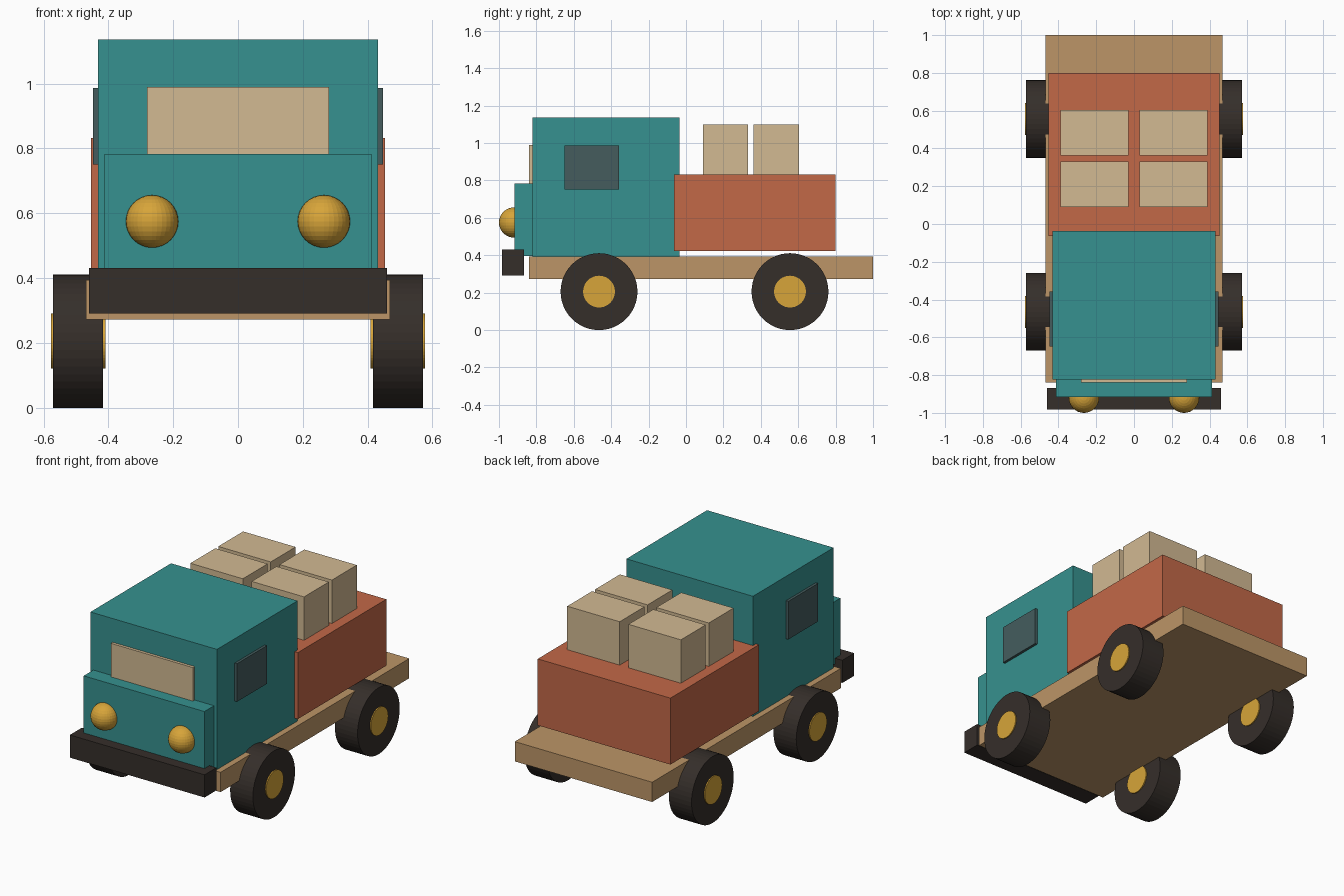
import bpy
import math

if "Cube" in bpy.data.objects:
    bpy.data.objects.remove(bpy.data.objects["Cube"])


def material(name, rgb):
    m = bpy.data.materials.new(name)
    m.diffuse_color = [(c / 255) ** 2.2 for c in rgb] + [1]
    m.use_nodes = True
    m.node_tree.nodes["Principled BSDF"].inputs["Base Color"].default_value = m.diffuse_color
    return m


TEAL = material("teal", (57, 144, 142))
RED = material("brick_red", (193, 104, 73))
WOOD = material("wood", (187, 148, 103))
CARD = material("cardboard", (209, 184, 145))
BLACK = material("rubber", (56, 50, 46))
GOLD = material("gold", (214, 163, 60))
GLASS = material("dark_glass", (70, 93, 94))


def finish(name, mat):
    ob = bpy.context.object
    ob.name = name
    ob.data.materials.append(mat)
    return ob


def box(name, x, y, z, mat):
    """Box from (min, max) ranges along each axis."""
    ranges = (x, y, z)
    bpy.ops.mesh.primitive_cube_add(size=1, location=[(a + b) / 2 for a, b in ranges])
    ob = finish(name, mat)
    ob.scale = [b - a for a, b in ranges]
    bpy.ops.object.transform_apply(location=False, rotation=False, scale=True)


def disc(name, loc, radius, width, mat):
    """Cylinder lying along x."""
    bpy.ops.mesh.primitive_cylinder_add(vertices=48, radius=radius, depth=width,
                                        location=loc, rotation=(0, math.pi / 2, 0))
    finish(name, mat)


# Chassis, bumper and body
box("chassis", (-0.469, 0.469), (-0.84, 1.0), (0.272, 0.394), WOOD)
box("bumper", (-0.46, 0.46), (-0.983, -0.867), (0.291, 0.431), BLACK)
box("cab", (-0.432, 0.432), (-0.822, -0.036), (0.394, 1.136), TEAL)
box("hood", (-0.412, 0.412), (-0.916, -0.81), (0.397, 0.783), TEAL)
box("cargo_bed", (-0.453, 0.453), (-0.064, 0.799), (0.422, 0.832), RED)
box("windshield", (-0.28, 0.28), (-0.84, -0.81), (0.75, 0.99), CARD)

# Mirrored side parts
for side, s in (("left", 1), ("right", -1)):
    box(f"side_window_{side}", sorted((s * 0.42, s * 0.448)), (-0.649, -0.358), (0.751, 0.986), GLASS)

    # Headlights
    bpy.ops.mesh.primitive_uv_sphere_add(segments=32, ring_count=16, radius=0.081,
                                         location=(s * 0.265, -0.919, 0.575))
    finish(f"headlight_{side}", GOLD)

    # Wheels with hubs showing on both faces
    for end, y in (("front", -0.465), ("rear", 0.556)):
        loc = (s * 0.4935, y, 0.2055)
        disc(f"wheel_{end}_{side}", loc, 0.2055, 0.155, BLACK)
        disc(f"hub_{end}_{side}", loc, 0.085, 0.168, GOLD)

    # Cargo boxes
    for row, y in (("front", 0.211), ("rear", 0.483)):
        box(f"cargo_box_{row}_{side}", sorted((s * 0.03, s * 0.388)),
            (y - 0.121, y + 0.121), (0.83, 1.1), CARD)
